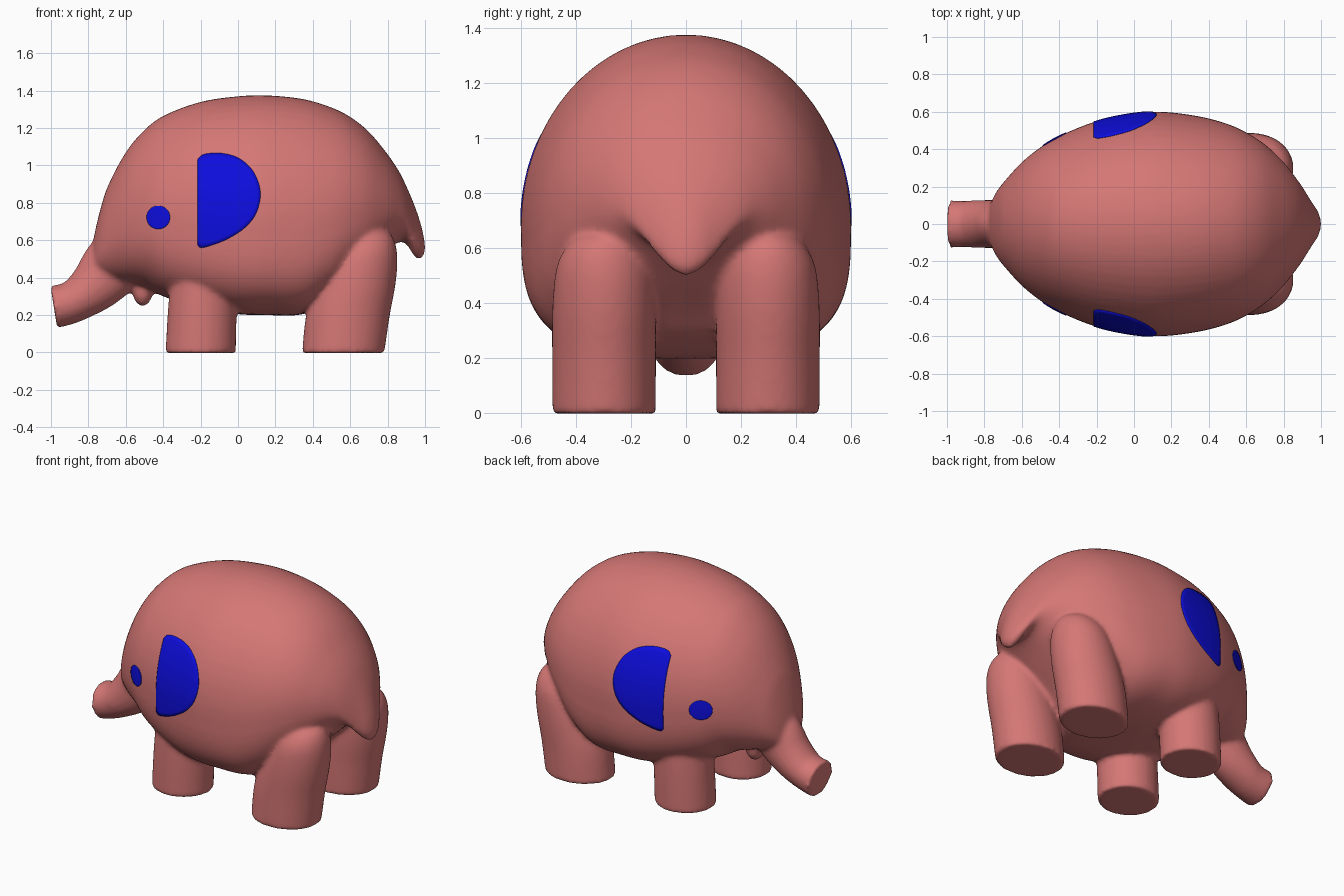
import bpy, bmesh, math
from mathutils import Vector
from mathutils.bvhtree import BVHTree

if "Cube" in bpy.data.objects:
    bpy.data.objects.remove(bpy.data.objects["Cube"])


def material(name, colour):
    m = bpy.data.materials.new(name)
    m.use_nodes = True
    m.diffuse_color = colour
    m.node_tree.nodes["Principled BSDF"].inputs["Base Color"].default_value = colour
    return m


pink = material("dusty pink", (0.66, 0.185, 0.177, 1))
blue = material("deep blue", (0.004, 0.004, 0.72, 1))


def add_object(name, bm, mat):
    mesh = bpy.data.meshes.new(name)
    bm.to_mesh(mesh)
    bm.free()
    mesh.materials.append(mat)
    ob = bpy.data.objects.new(name, mesh)
    bpy.context.collection.objects.link(ob)
    return ob


def loft(bm, rings):
    """Closed skin through rings of equal length."""
    loops = [[bm.verts.new(p) for p in ring] for ring in rings]
    n = len(loops[0])
    for a, b in zip(loops, loops[1:]):
        for i in range(n):
            j = (i + 1) % n
            bm.faces.new((a[i], a[j], b[j], b[i]))
    bm.faces.new(loops[0][::-1])
    bm.faces.new(loops[-1])


def smooth_rows(rows, steps):
    """Cubic interpolation of rows; the first column is the parameter."""
    def slope(i):
        a, b = rows[max(i - 1, 0)], rows[min(i + 1, len(rows) - 1)]
        return [(q - p) / (b[0] - a[0]) for p, q in zip(a, b)]
    out = []
    for i in range(len(rows) - 1):
        a, b = rows[i], rows[i + 1]
        h, sa, sb = b[0] - a[0], slope(i), slope(i + 1)
        for k in range(steps):
            t = k / steps
            u = t * t * (3 - 2 * t)
            out.append([p + (q - p) * u + h * (m * t * (1 - t) ** 2 - n * t * t * (1 - t))
                        for p, q, m, n in zip(a, b, sa, sb)])
    return out + [list(rows[-1])]


def body_ring(x, top, bottom, width, power, n=64):
    """Elliptical above the widest line, boxier below it."""
    mid = bottom + 0.41 * (top - bottom)
    ring = []
    for i in range(n):
        a = 2 * math.pi * i / n
        c, s = math.cos(a), math.sin(a)
        e = 1 if s >= 0 else 2 / power
        y = math.copysign(abs(c) ** e, c) * width
        z = mid + (s * (top - mid) if s >= 0 else -abs(s) ** e * (mid - bottom))
        ring.append((x, y, z))
    return ring


def leg_ring(z, x, rx, y, ry, n=48):
    return [(x + rx * math.cos(2 * math.pi * i / n),
             y + ry * math.sin(2 * math.pi * i / n), z) for i in range(n)]


bm = bmesh.new()

# Torso with head and tail: x, top, bottom, half width, lower roundness
torso = [
    (-0.785, 0.53, 0.47, 0.03, 2), (-0.77, 0.62, 0.42, 0.1, 2),
    (-0.74, 0.75, 0.4, 0.165, 2), (-0.7, 0.88, 0.385, 0.22, 2),
    (-0.6, 1.07, 0.37, 0.33, 2.2), (-0.5, 1.19, 0.35, 0.41, 2.4),
    (-0.4, 1.265, 0.3, 0.47, 2.7), (-0.2, 1.34, 0.24, 0.55, 3),
    (0, 1.37, 0.205, 0.592, 3.2), (0.15, 1.375, 0.2, 0.6, 3.2),
    (0.35, 1.355, 0.205, 0.575, 3.2), (0.5, 1.31, 0.28, 0.535, 3),
    (0.6, 1.26, 0.37, 0.49, 2.8), (0.7, 1.18, 0.46, 0.425, 2.6),
    (0.8, 1.06, 0.55, 0.33, 2.2), (0.86, 0.97, 0.59, 0.255, 1.9),
    (0.9, 0.89, 0.58, 0.2, 1.7), (0.95, 0.77, 0.505, 0.12, 1.6),
    (0.985, 0.66, 0.505, 0.065, 1.7), (1.0, 0.58, 0.54, 0.02, 2),
]
loft(bm, [body_ring(*row) for row in smooth_rows(torso, 4)])

# Trunk: x, z, radius along its centre line
path = smooth_rows([(-0.985, 0.245, 0.116), (-0.93, 0.255, 0.112), (-0.86, 0.283, 0.115),
                    (-0.76, 0.36, 0.142), (-0.68, 0.45, 0.165), (-0.58, 0.56, 0.17)], 4)
rings = []
for i, (x, z, r) in enumerate(path):
    a, b = path[max(i - 1, 0)], path[min(i + 1, len(path) - 1)]
    side = Vector((-(b[1] - a[1]), 0, b[0] - a[0])).normalized()
    wide = min(r * 1.1, 0.128)
    rings.append([Vector((x, 0, z)) + side * r * math.sin(t) + Vector((0, wide, 0)) * math.cos(t)
                  for t in (2 * math.pi * k / 48 for k in range(48))])
loft(bm, rings)

# Lower lip
lip = bmesh.ops.create_icosphere(bm, subdivisions=4, radius=1)["verts"]
bmesh.ops.scale(bm, vec=(0.055, 0.07, 0.085), verts=lip)
bmesh.ops.translate(bm, vec=(-0.51, 0, 0.332), verts=lip)

# Legs: height, x centre, x radius, y radius
hind = [(-0.003, 0.562, 0.22, 0.188), (0.2, 0.588, 0.224, 0.189), (0.35, 0.625, 0.215, 0.189),
        (0.46, 0.652, 0.2, 0.183), (0.54, 0.67, 0.18, 0.17), (0.6, 0.685, 0.15, 0.14),
        (0.64, 0.695, 0.11, 0.1), (0.665, 0.7, 0.04, 0.04)]
fore = [(-0.003, -0.2, 0.188, 0.178), (0.25, -0.19, 0.183, 0.178), (0.5, -0.18, 0.17, 0.17)]
for side in (-1, 1):
    for rows, y in ((hind, 0.298), (fore, 0.29)):
        loft(bm, [leg_ring(z, x, rx, side * y, ry) for z, x, rx, ry in smooth_rows(rows, 4)])

# Fuse the parts into one softly blended skin
bmesh.ops.recalc_face_normals(bm, faces=bm.faces)
body = add_object("elephant_body", bm, pink)
fuse = body.modifiers.new("Fuse", "REMESH")
fuse.mode = "VOXEL"
fuse.voxel_size = 0.014
fuse.use_smooth_shade = True
soften = body.modifiers.new("Soften", "SMOOTH")
soften.factor = 0.5
soften.iterations = 8
bpy.context.view_layer.update()
skin = BVHTree.FromObject(body, bpy.context.evaluated_depsgraph_get())


def painted_patch(name, outline, side, rings=10):
    """Thin plate with an x-z outline, wrapped onto the flank."""
    n = len(outline)
    cx = sum(p[0] for p in outline) / n
    cz = sum(p[1] for p in outline) / n
    bm = bmesh.new()

    def wrapped(x, z):
        hit, normal, _, _ = skin.ray_cast(Vector((x, side * 2, z)), Vector((0, -side, 0)))
        return bm.verts.new(hit + normal * 0.001)

    centre = wrapped(cx, cz)
    loops = [[wrapped(cx + (x - cx) * k / rings, cz + (z - cz) * k / rings) for x, z in outline]
             for k in range(1, rings + 1)]
    for i in range(n):
        j = (i + 1) % n
        bm.faces.new((centre, loops[0][i], loops[0][j]))
        for a, b in zip(loops, loops[1:]):
            bm.faces.new((a[i], b[i], b[j], a[j]))
    bmesh.ops.recalc_face_normals(bm, faces=bm.faces)
    for f in bm.faces:
        f.smooth = True
    ob = add_object(name, bm, blue)
    plate = ob.modifiers.new("Plate", "SOLIDIFY")
    plate.thickness = 0.006
    plate.offset = 0


# Ears are D-shaped with a straight front edge, eyes are round
curve = [(-0.215, 1.03), (-0.185, 1.057), (-0.1, 1.065), (0, 1.04), (0.08, 0.97), (0.12, 0.86),
         (0.1, 0.75), (0.04, 0.67), (-0.05, 0.61), (-0.13, 0.577), (-0.195, 0.56), (-0.215, 0.575)]
ear = [row[1:] for row in smooth_rows([(i, *p) for i, p in enumerate(curve)], 4)]
ear += [(-0.215, 0.575 + 0.455 * k / 12) for k in range(1, 12)]
eye = [(-0.425 + 0.062 * math.cos(2 * math.pi * k / 40),
        0.722 + 0.062 * math.sin(2 * math.pi * k / 40)) for k in range(40)]
for label, side in (("front", -1), ("back", 1)):
    painted_patch("ear_" + label, ear, side)
    painted_patch("eye_" + label, eye, side)
